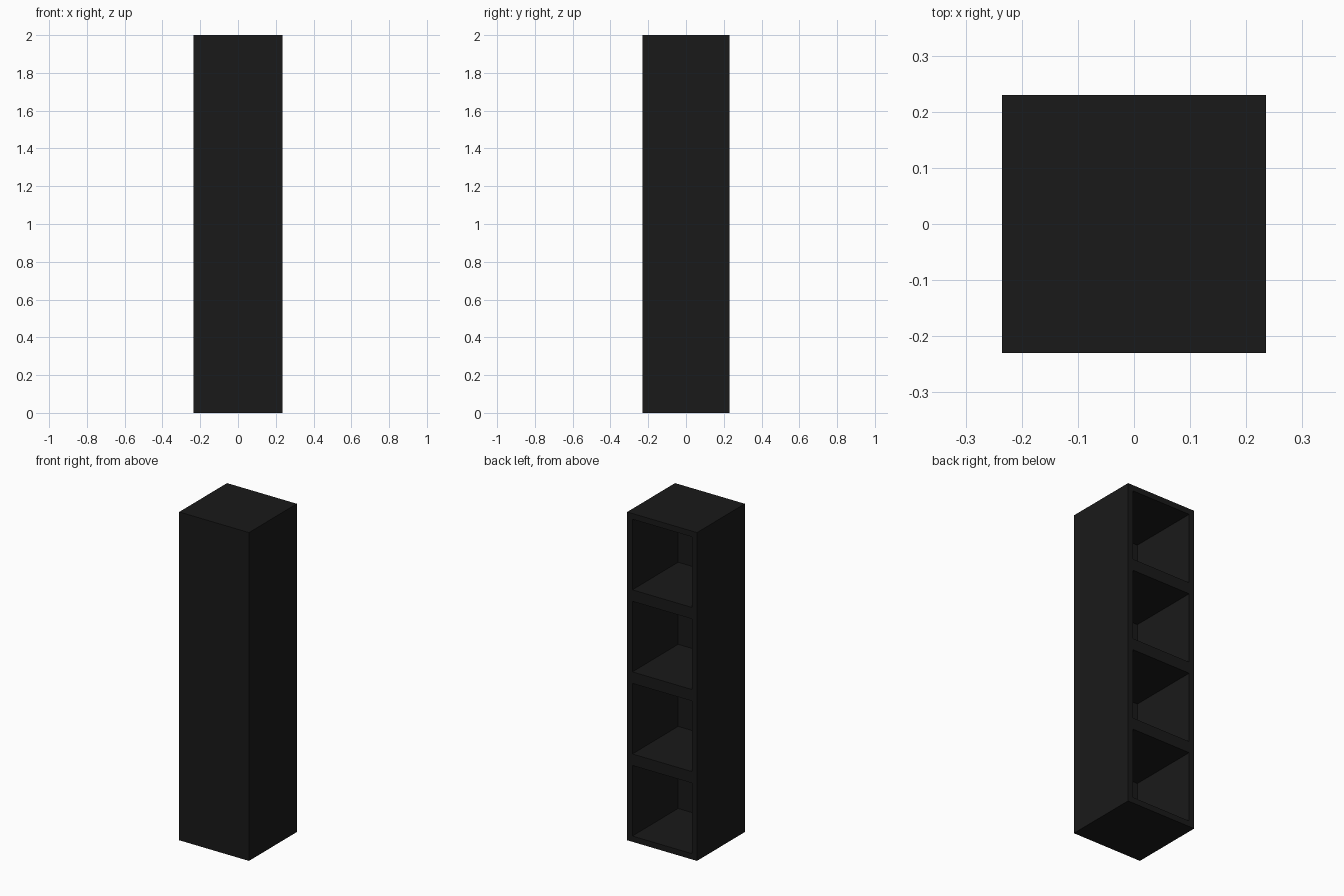
import bpy

if "Cube" in bpy.data.objects:
    bpy.data.objects.remove(bpy.data.objects["Cube"])

W, D, H = 0.47, 0.46, 2.0      # overall size
WALL, FRONT = 0.035, 0.02      # frame and front panel thickness
CELLS = 4
PITCH = H / CELLS

black = bpy.data.materials.new("black_lacquer")
black.diffuse_color = (0.01, 0.01, 0.01, 1)
black.use_nodes = True
black.node_tree.nodes["Principled BSDF"].inputs["Base Color"].default_value = black.diffuse_color


def box(name, size, centre):
    bpy.ops.mesh.primitive_cube_add(size=1, location=centre)
    ob = bpy.context.object
    ob.name = name
    ob.scale = size
    bpy.ops.object.transform_apply(location=True, rotation=False, scale=True)
    return ob


# Solid tower with a closed front
body = box("cabinet_body", (W, D, H), (0, 0, H / 2))
body.data.materials.append(black)

# Four compartments cut in from the open back (+y)
for i in range(CELLS):
    y0, y1 = -D / 2 + FRONT, D / 2 + 0.1
    cutter = box("compartment_cutter", (W - 2 * WALL, y1 - y0, PITCH - 2 * WALL),
                 (0, (y0 + y1) / 2, PITCH * (i + 0.5)))
    cutter.data.materials.append(black)
    cutter.hide_render = True
    mod = body.modifiers.new("compartment", 'BOOLEAN')
    mod.operation = 'DIFFERENCE'
    mod.solver = 'EXACT'
    mod.object = cutter
    bpy.context.view_layer.objects.active = body
    bpy.ops.object.modifier_apply(modifier=mod.name)
    bpy.data.objects.remove(cutter)
